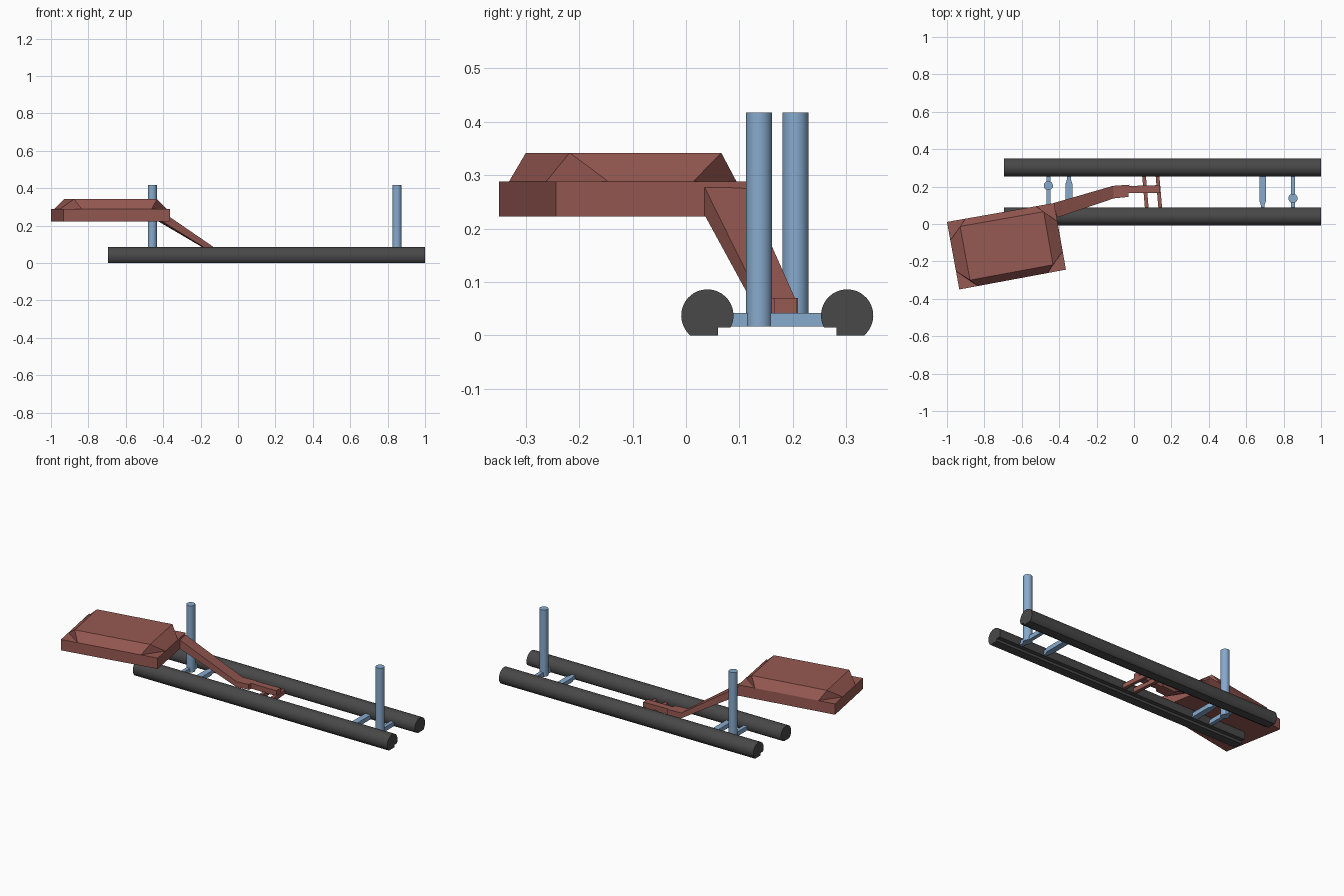
import bpy, bmesh, math
from mathutils import Vector

if "Cube" in bpy.data.objects:
    bpy.data.objects.remove(bpy.data.objects["Cube"])


def material(name, rgb):
    m = bpy.data.materials.new(name)
    m.diffuse_color = (*rgb, 1)
    m.use_nodes = True
    m.node_tree.nodes["Principled BSDF"].inputs["Base Color"].default_value = m.diffuse_color
    return m


DARK = material("dark_grey", (0.065, 0.065, 0.065))
BLUE = material("steel_blue", (0.24, 0.40, 0.61))
RED = material("rust_red", (0.31, 0.10, 0.085))
MID_Y = 0.171                      # centre line between the rails


def loft(name, rings, mat, smooth=False):
    """Skin a closed solid through rings with equal point counts."""
    bm = bmesh.new()
    loops = [[bm.verts.new(p) for p in r] for r in rings]
    n = len(loops[0])
    for a, b in zip(loops, loops[1:]):
        for i in range(n):
            j = (i + 1) % n
            bm.faces.new((a[i], a[j], b[j], b[i]))
    bm.faces.new(loops[0])
    bm.faces.new(loops[-1])
    bmesh.ops.recalc_face_normals(bm, faces=bm.faces)
    me = bpy.data.meshes.new(name)
    bm.to_mesh(me)
    bm.free()
    ob = bpy.data.objects.new(name, me)
    bpy.context.collection.objects.link(ob)
    me.materials.append(mat)
    if smooth:
        bpy.ops.object.select_all(action='DESELECT')
        ob.select_set(True)
        bpy.context.view_layer.objects.active = ob
        bpy.ops.object.shade_smooth_by_angle(angle=math.radians(30))
    return ob


def slab(name, outline, z0, z1, mat):
    return loft(name, [[(x, y, z) for x, y in outline] for z in (z0, z1)], mat)


# Rails: round tubes with a flat foot and a notch on the inner side
R, CZ, OFF = 0.049, 0.037, 0.131
start, end = math.asin((0.015 - CZ) / R), math.pi + math.asin(CZ / R)
profile = []
for i in range(29):
    a = start + (end - start) * i / 28
    profile.append((-OFF + R * math.cos(a), CZ + R * math.sin(a)))
profile += [(-0.111, 0.0), (-0.111, 0.015)]
for name, s in (("front_rail", 1), ("back_rail", -1)):
    loft(name, [[(x, MID_Y + s * y, z) for y, z in profile] for x in (-0.694, 1.0)],
         DARK, True)

# Posts, each standing on a narrow crossbar
for side, x, y in (("left", -0.458, 0.205), ("right", 0.85, 0.137)):
    slab(side + "_post_crossbar",
         [(x - .011, .065), (x + .011, .065), (x + .011, .277), (x - .011, .277)],
         0.016, 0.042, BLUE)
    ring = [(x + .0245 * math.cos(t * math.tau / 32), y + .0245 * math.sin(t * math.tau / 32))
            for t in range(32)]
    loft(side + "_post", [[(px, py, z) for px, py in ring] for z in (0.016, 0.417)],
         BLUE, True)

# Wider crossbars with one tapered end, turned around on the other side
for side, x, s in (("left", -0.348, 1), ("right", 0.688, -1)):
    half = [(0.018, -0.106), (0.018, 0.045), (0.01, 0.07), (0.01, 0.106)]
    outline = half + [(-px, py) for px, py in reversed(half)]
    slab(side + "_wide_crossbar", [(x + px, MID_Y + s * py) for px, py in outline],
         0.016, 0.042, BLUE)

# Head: rotated box
corners = [Vector(c) for c in ((-1.0, 0.011), (-0.934, -0.35), (-0.364, -0.244), (-0.427, 0.112))]
slab("head_base", corners, 0.223, 0.288, RED)

# Head top: raised tapered cap with cut lower corners
top = [(-0.93, -0.013), (-0.877, -0.3), (-0.433, -0.218), (-0.483, 0.066)]
bm_pts, faces = [], []
for i, c in enumerate(corners):
    for n in (corners[i - 1], corners[(i + 1) % 4]):
        p = c + (n - c).normalized() * 0.1
        bm_pts.append((p.x, p.y, 0.288))
bm_pts += [(x, y, 0.342) for x, y in top]
for i in range(4):
    j = (i + 1) % 4
    faces += [(2 * i, 2 * i + 1, 8 + i), (2 * i + 1, 2 * j, 8 + j, 8 + i)]
faces += [(8, 9, 10, 11), tuple(range(7, -1, -1))]
me = bpy.data.meshes.new("head_cap")
me.from_pydata(bm_pts, [], faces)
me.materials.append(RED)
bpy.context.collection.objects.link(bpy.data.objects.new("head_cap", me))


# Arm: sloping down from the head, then level between the rails
def section(left, right, z0, z1):
    return [(*left, z0), (*right, z0), (*right, z1), (*left, z1)]


loft("arm", [
    section((-0.43, 0.112), (-0.41, 0.035), 0.225, 0.277),
    section((-0.112, 0.204), (-0.108, 0.137), 0.038, 0.07),
    section((-0.025, 0.21), (-0.03, 0.145), 0.038, 0.07)], RED)
loft("arm_tip", [
    section((-0.035, 0.203), (-0.035, 0.165), 0.038, 0.07),
    section((0.14, 0.208), (0.14, 0.165), 0.038, 0.07)], RED)

# Small struts tying the arm tip to the rails
for i, x in enumerate((0.06, 0.132)):
    slab("arm_strut_%d" % (i + 1),
         [(x, .065), (x + .02, .065), (x + .002, .277), (x - .018, .277)],
         0.016, 0.042, RED)
